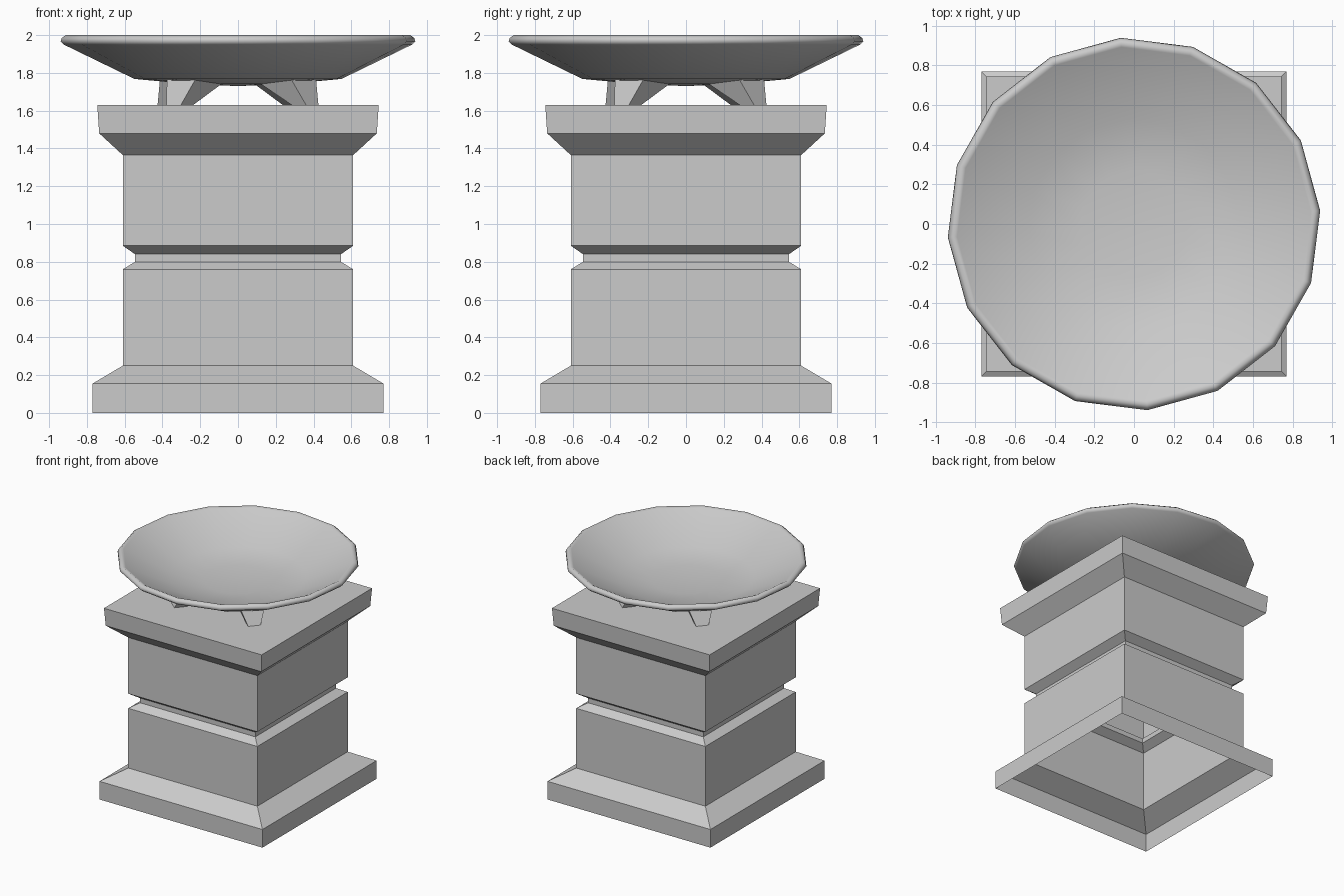
import bpy, bmesh, math
from mathutils import Matrix

cube = bpy.data.objects.get("Cube")
if cube:
    bpy.data.objects.remove(cube, do_unlink=True)

stone = bpy.data.materials.new("grey stone")
stone.use_nodes = True
GREY = (0.6, 0.6, 0.6, 1)
stone.diffuse_color = GREY
stone.node_tree.nodes["Principled BSDF"].inputs["Base Color"].default_value = GREY

TWIST = math.radians(4.1)  # small turn of the dish and its feet


def finish(name, bm, smooth=False):
    bmesh.ops.recalc_face_normals(bm, faces=bm.faces)
    mesh = bpy.data.meshes.new(name)
    bm.to_mesh(mesh)
    bm.free()
    mesh.materials.append(stone)
    obj = bpy.data.objects.new(name, mesh)
    bpy.context.collection.objects.link(obj)
    for poly in mesh.polygons:
        poly.use_smooth = smooth
    return obj


def rings(bm, profile, sides, turn):
    """Stack polygon rings from (radius, height) pairs; radius 0 is a pole."""
    previous = None
    for radius, z in profile:
        count = sides if radius else 1
        ring = []
        for i in range(count):
            a = turn + math.tau * i / sides
            ring.append(bm.verts.new((radius * math.cos(a), radius * math.sin(a), z)))
        if previous:
            for i in range(sides):
                j = (i + 1) % sides
                p, n = len(previous), len(ring)
                corners = [previous[i % p], previous[j % p], ring[j % n], ring[i % n]]
                bm.faces.new(list(dict.fromkeys(corners)))
        previous = ring
    return previous


# Square pedestal: an open-bottomed shell with base, groove and cornice
pedestal_profile = [(0.77, 0), (0.77, 0.155), (0.61, 0.25), (0.61, 0.76),
                    (0.545, 0.8), (0.545, 0.84), (0.61, 0.885),
                    (0.61, 1.365), (0.735, 1.48), (0.745, 1.63)]
bm = bmesh.new()
top = rings(bm, [(w * math.sqrt(2), z) for w, z in pedestal_profile], 4, math.pi / 4)
bm.faces.new(top)
finish("pedestal", bm)

# Shallow dish with a rounded lip, outside then inside
dish_profile = [(0, 1.73), (0.27, 1.742), (0.55, 1.768), (0.925, 1.95), (0.942, 1.967),
                (0.935, 1.985), (0.915, 2.0), (0.895, 1.99),
                (0.53, 1.82), (0.27, 1.79), (0, 1.78)]
bm = bmesh.new()
rings(bm, dish_profile, 16, TWIST)
finish("dish", bm, smooth=True)

# Four splayed feet, each tapering down to the pedestal
for i, side in enumerate(("back_left", "back_right", "front_right", "front_left")):
    bm = bmesh.new()
    bmesh.ops.create_cube(bm, size=1)
    for v in bm.verts:
        upper, outer = v.co.z > 0, v.co.x > 0
        half_width = 0.1 if upper else 0.05
        if upper:
            radius = 0.46 if outer else 0.2
        else:
            radius = 0.52 if outer else 0.42
        v.co.y = math.copysign(half_width, v.co.y)
        v.co.x = radius
        v.co.z = 1.765 if upper else 1.63
    angle = math.pi / 4 + TWIST + i * math.pi / 2
    bm.transform(Matrix.Rotation(angle, 4, "Z"))
    finish(side + "_foot", bm)
